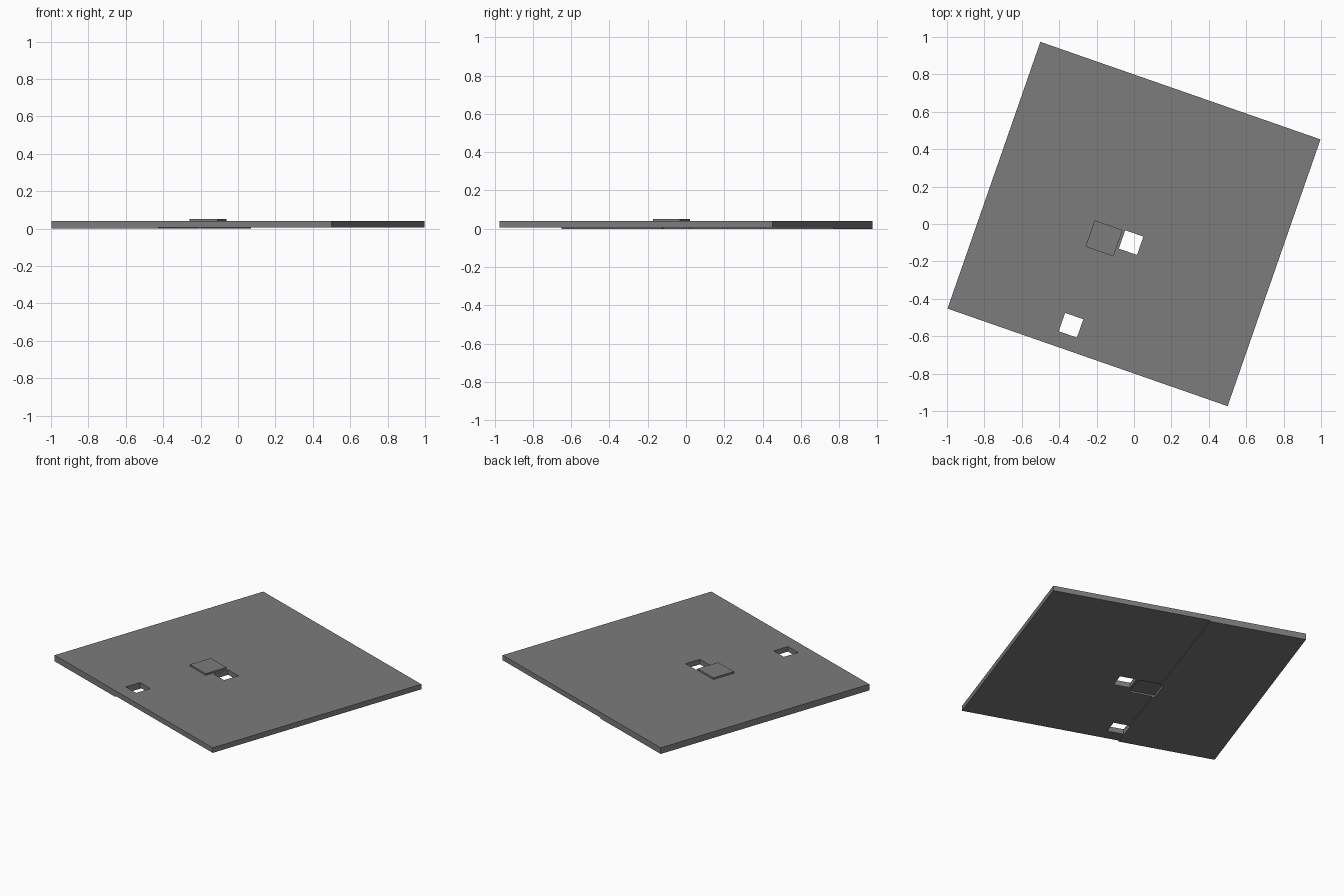
import bpy, bmesh, math
from mathutils import Matrix

if "Cube" in bpy.data.objects:
    bpy.data.objects.remove(bpy.data.objects["Cube"])

ROT = Matrix.Rotation(math.radians(-19.2), 4, 'Z')   # whole slab is turned about z
HU, HV = 0.793, 0.755                                # half width, half depth
TOP, BASE = 0.040, 0.007


def prism(name, profile, v0, v1):
    """Extrude an (x, z) profile along y, then turn it with the slab."""
    bm = bmesh.new()
    face = bm.faces.new([bm.verts.new((x, v0, z)) for x, z in profile])
    ext = bmesh.ops.extrude_face_region(bm, geom=[face])['geom']
    verts = [g for g in ext if isinstance(g, bmesh.types.BMVert)]
    bmesh.ops.translate(bm, verts=verts, vec=(0, v1 - v0, 0))
    bmesh.ops.recalc_face_normals(bm, faces=bm.faces)
    bm.transform(ROT)
    me = bpy.data.meshes.new(name)
    bm.to_mesh(me)
    bm.free()
    me.materials.append(dark)
    ob = bpy.data.objects.new(name, me)
    bpy.context.collection.objects.link(ob)
    return ob


def box(name, u, v, su, sv, z0, z1):
    a, b = u - su / 2, u + su / 2
    return prism(name, [(a, z0), (b, z0), (b, z1), (a, z1)], v - sv / 2, v + sv / 2)


def combine(target, tool, operation):
    mod = target.modifiers.new(tool.name, 'BOOLEAN')
    mod.object, mod.operation, mod.solver = tool, operation, 'EXACT'
    bpy.context.view_layer.objects.active = target
    bpy.ops.object.modifier_apply(modifier=mod.name)
    bpy.data.objects.remove(tool)


# Dark grey
dark = bpy.data.materials.new("dark_grey")
dark.diffuse_color = (0.2, 0.2, 0.2, 1)
dark.use_nodes = True
dark.node_tree.nodes["Principled BSDF"].inputs["Base Color"].default_value = dark.diffuse_color

# Slab with a slightly thicker strip along its left side
slab = prism("floor_slab", [(-HU, 0), (-0.19, 0), (-0.19, BASE),
                            (HU, BASE), (HU, TOP), (-HU, TOP)], -HV, HV)

# Two square through holes
for i, (u, v) in enumerate([(0.018, -0.099), (-0.140, -0.622)]):
    combine(slab, box(f"hole_cutter_{i}", u, v, 0.103, 0.104, -0.1, 0.2), 'DIFFERENCE')

# Square panel pushed up: recess below, raised pad above
combine(slab, box("recess_cutter", -0.126, -0.125, 0.158, 0.149, -0.1, 0.017), 'DIFFERENCE')
combine(slab, box("raised_pad", -0.126, -0.125, 0.158, 0.149, 0.03, 0.051), 'UNION')
